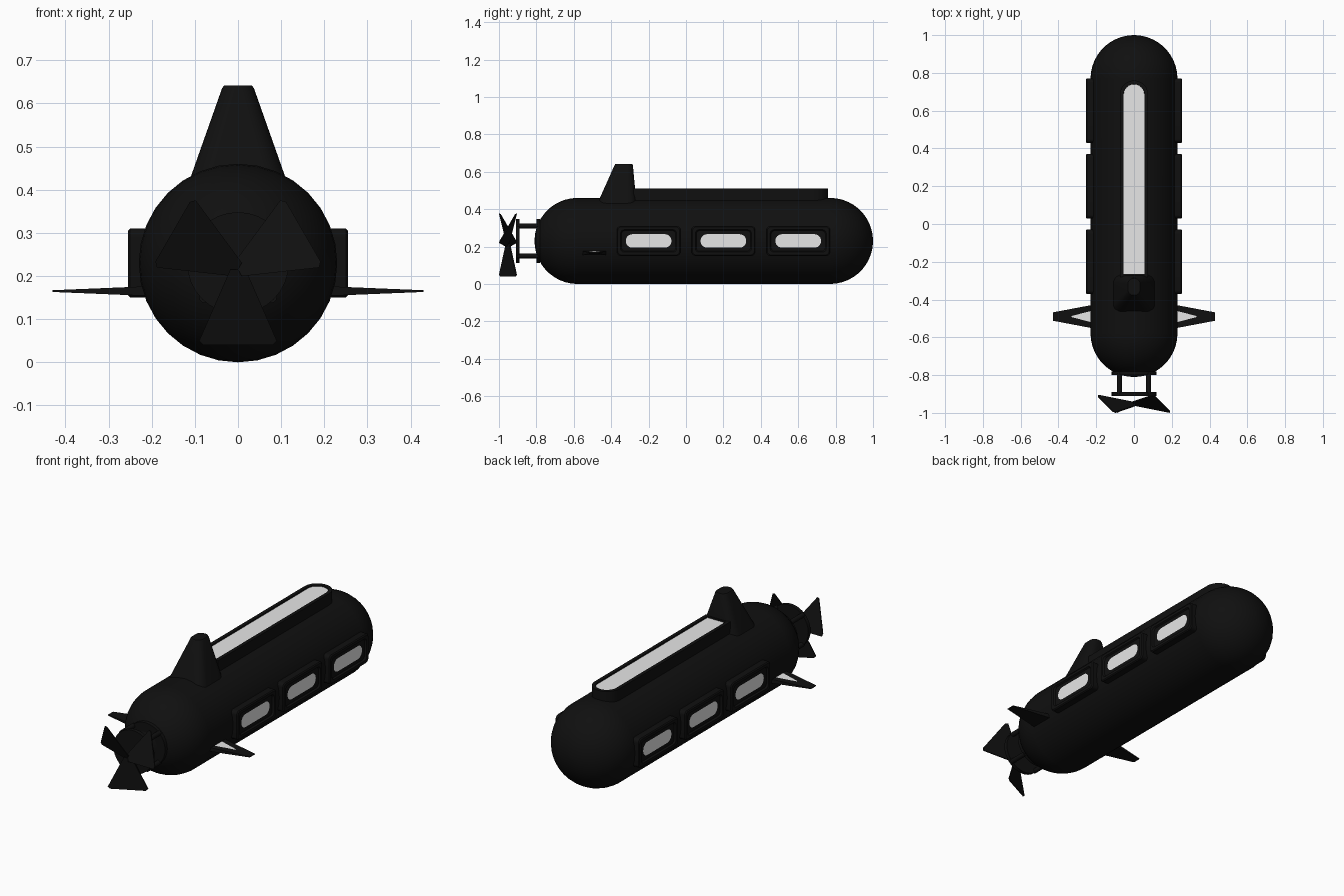
import bpy, bmesh
from math import sin, cos, pi, radians

if "Cube" in bpy.data.objects:
    bpy.data.objects.remove(bpy.data.objects["Cube"], do_unlink=True)


def material(name, value):
    m = bpy.data.materials.new(name)
    m.use_nodes = True
    m.diffuse_color = (value, value, value, 1)
    m.node_tree.nodes["Principled BSDF"].inputs["Base Color"].default_value = (value, value, value, 1)
    return m


BLACK = material("hull_black", 0.005)
WHITE = material("panel_white", 0.8)
MID = 0.23      # height of the hull axis
R = 0.23        # hull radius


def loft(name, rings, white_cap=False, angle=35):
    """Skin a list of equal-length rings and cap both ends."""
    bm = bmesh.new()
    loops = [[bm.verts.new(p) for p in ring] for ring in rings]
    n = len(loops[0])
    for a, b in zip(loops, loops[1:]):
        for i in range(n):
            j = (i + 1) % n
            bm.faces.new((a[i], a[j], b[j], b[i]))
    bm.faces.new(loops[0])
    cap = bm.faces.new(loops[-1])
    cap.material_index = int(white_cap)
    bmesh.ops.recalc_face_normals(bm, faces=bm.faces)
    mesh = bpy.data.meshes.new(name)
    bm.to_mesh(mesh)
    bm.free()
    mesh.materials.append(BLACK)
    mesh.materials.append(WHITE)
    ob = bpy.data.objects.new(name, mesh)
    bpy.context.collection.objects.link(ob)
    bpy.ops.object.select_all(action='DESELECT')
    ob.select_set(True)
    bpy.context.view_layer.objects.active = ob
    bpy.ops.object.shade_smooth_by_angle(angle=radians(angle))
    return ob


def circle(y, r, x=0, z=MID, n=32):
    return [(x + r * cos(2 * pi * i / n), y, z + r * sin(2 * pi * i / n)) for i in range(n)]


def rounded(hu, hv, r, steps=6):
    """Rounded rectangle outline as (u, v) pairs."""
    pts = []
    for k, (su, sv) in enumerate([(1, 1), (-1, 1), (-1, -1), (1, -1)]):
        for i in range(steps + 1):
            a = (k + i / steps) * pi / 2
            pts.append((su * (hu - r) + r * cos(a), sv * (hv - r) + r * sin(a)))
    return pts


# Hull: cylinder with hemispherical ends
arc = [radians(a) for a in range(1, 90, 8)] + [pi / 2]
stern = [circle(-0.58 - R * cos(a), R * sin(a)) for a in arc]
bow = [circle(0.77 + R * cos(a), R * sin(a)) for a in reversed(arc)]
loft("hull", stern + bow)


# Deck: long raised strip, round at the bow, with a sunken white floor
def deck_ring(z, half, back):
    bow_y = 0.685
    pts = [(-half, back, z), (half, back, z)]
    return pts + [(half * cos(i * pi / 12), bow_y + half * sin(i * pi / 12), z) for i in range(13)]


loft("deck", [deck_ring(0.40, 0.075, -0.28), deck_ring(0.51, 0.075, -0.28),
              deck_ring(0.51, 0.056, -0.265), deck_ring(0.503, 0.055, -0.264)], True)


# Sail: tapered tower with rounded corners
def sail_ring(z, half, back, front, r):
    mid, length = (back + front) / 2, (front - back) / 2
    return [(u, mid + v, z) for u, v in rounded(half, length, r)]


loft("sail", [sail_ring(0.40, 0.120, -0.487, -0.262, 0.05),
              sail_ring(0.635, 0.037, -0.382, -0.284, 0.032),
              sail_ring(0.642, 0.032, -0.377, -0.288, 0.028)])


# Side windows: framed boxes with sunken white panes
def window_ring(side, y, x, hu, hv, r):
    return [(side * x, y + u, MID + v) for u, v in rounded(hu, hv, r)]


for side, label in ((1, "left"), (-1, "right")):
    for i, y in enumerate((-0.2, 0.2, 0.6)):
        loft(f"{label}_window_{i + 1}",
             [window_ring(side, y, *s) for s in (
                 (0.18, 0.17, 0.08, 0.02), (0.25, 0.17, 0.08, 0.02),
                 (0.255, 0.165, 0.075, 0.02), (0.255, 0.15, 0.06, 0.02),
                 (0.246, 0.145, 0.055, 0.02), (0.246, 0.122, 0.036, 0.035))], True)

    # Diving fins: thin tapered blades with a white patch on top
    def fin_ring(sign, x0, h0, x1, h1, lift=0.0):
        def z(x):
            return 0.165 + sign * (0.0115 - 0.0095 * (x - 0.2) / 0.23) + lift
        return [(side * x, -0.49 + h, z(x)) for x, h in
                ((x0, -h0), (x1, -h1), (x1, h1), (x0, h0))]

    loft(f"{label}_fin", [fin_ring(-1, 0.15, 0.075, 0.43, 0.022),
                          fin_ring(1, 0.15, 0.075, 0.43, 0.022),
                          fin_ring(1, 0.20, 0.037, 0.33, 0.003)], True)

# Stern mount: two discs joined by four rods
for name, y in (("inner_disc", -0.80), ("outer_disc", -0.91)):
    loft(name, [circle(y, 0.118), circle(y + 0.02, 0.118)])
for i in range(4):
    a = radians(45 + 90 * i)
    x, z = 0.115 * cos(a), MID + 0.115 * sin(a)
    x, z = x * 0.95, MID + (z - MID) * 0.98
    loft(f"mount_rod_{i + 1}", [circle(-0.9, 0.013, x, z, 12), circle(-0.79, 0.013, x, z, 12)])


# Propeller: three thin pitched blades widening outwards
def blade_ring(angle, offset):
    ring = []
    for r, t in ((0.0, -0.018), (0.165, -0.09), (0.175, -0.08),
                 (0.175, 0.08), (0.165, 0.09), (0.0, 0.018)):
        ring.append((r * cos(angle) - t * sin(angle), -0.952 + t * 0.5 + offset,
                     0.215 + r * sin(angle) + t * cos(angle)))
    return ring


for i in range(3):
    a = radians(30 + 120 * i)
    loft(f"propeller_blade_{i + 1}", [blade_ring(a, -0.003), blade_ring(a, 0.003)])
